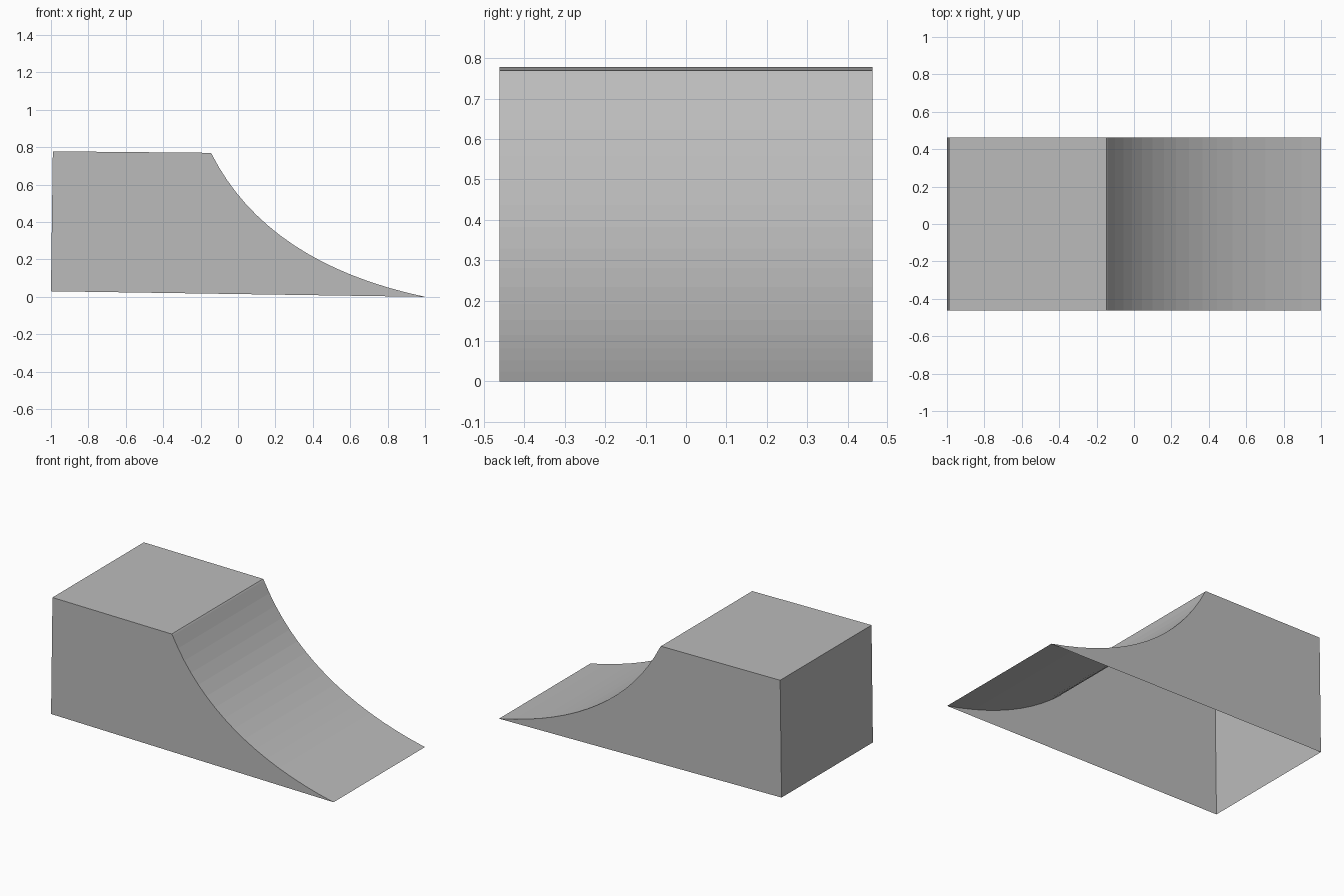
import bpy
import bmesh
from mathutils import Vector

if "Cube" in bpy.data.objects:
    bpy.data.objects.remove(bpy.data.objects["Cube"], do_unlink=True)

HALF_WIDTH = 0.462
SEGMENTS = 16

grey = bpy.data.materials.new("concrete_grey")
grey.use_nodes = True
colour = (0.5, 0.5, 0.5, 1)
grey.diffuse_color = colour
grey.node_tree.nodes["Principled BSDF"].inputs["Base Color"].default_value = colour

# Profile corners in (x, z)
back_bottom = Vector((-1, 0.03))
back_top = Vector((-0.99, 0.778))
deck_edge = Vector((-0.146, 0.77))
lip = Vector((-0.14, 0.762))
bend = Vector((0.157, 0.179))
toe = Vector((1, 0))


def curve_point(t):
    return lip * (1 - t) ** 2 + bend * 2 * t * (1 - t) + toe * t ** 2


ramp = [curve_point(i / SEGMENTS) for i in range(SEGMENTS + 1)]


def finish(name, bm):
    mesh = bpy.data.meshes.new(name)
    bm.to_mesh(mesh)
    bm.free()
    mesh.materials.append(grey)
    bpy.context.collection.objects.link(bpy.data.objects.new(name, mesh))


def sheet(name, path):
    """Sweep a profile path across the full width."""
    bm = bmesh.new()
    rows = [[bm.verts.new((p.x, s * HALF_WIDTH, p.y)) for s in (-1, 1)] for p in path]
    for a, b in zip(rows, rows[1:]):
        bm.faces.new((a[0], b[0], b[1], a[1]))
    finish(name, bm)


def side(name, sign):
    """Fill the whole profile as a flat panel."""
    bm = bmesh.new()
    outline = [back_bottom, back_top, deck_edge] + ramp
    verts = [bm.verts.new((p.x, sign * HALF_WIDTH, p.y)) for p in outline]
    bm.faces.new(verts if sign > 0 else verts[::-1])
    finish(name, bm)


# Open-bottomed shell: wall, deck, lip, curved ramp and two side panels
sheet("back_wall", [back_bottom, back_top])
sheet("deck", [back_top, deck_edge])
sheet("lip", [deck_edge, lip])
sheet("curved_ramp", ramp)
side("front_side", -1)
side("rear_side", 1)
